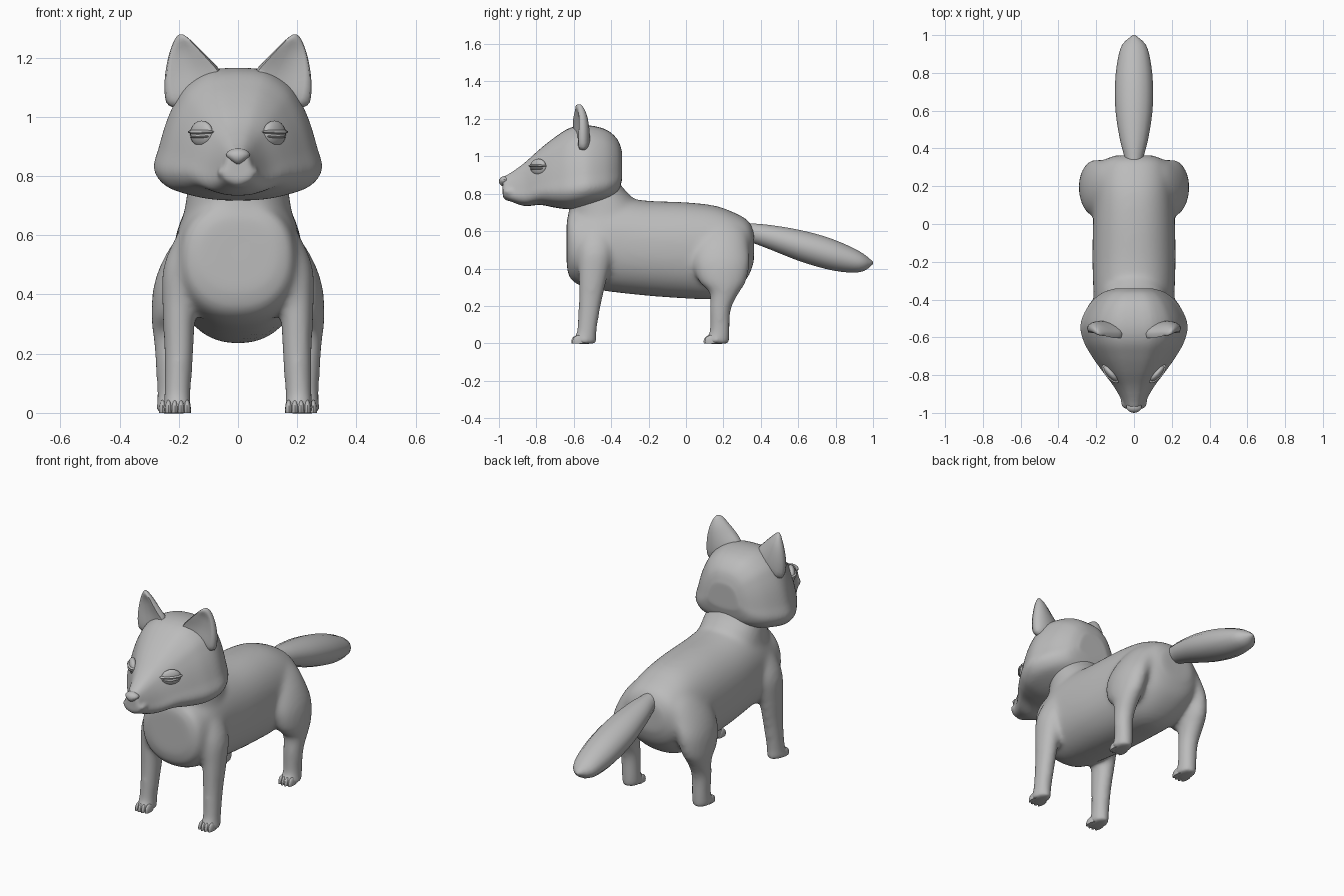
import bpy, bmesh, math
from mathutils import Vector, Matrix

if "Cube" in bpy.data.objects:
    bpy.data.objects.remove(bpy.data.objects["Cube"])

fur = bpy.data.materials.new("grey")
fur.diffuse_color = (0.5, 0.5, 0.5, 1)
fur.use_nodes = True
fur.node_tree.nodes["Principled BSDF"].inputs["Base Color"].default_value = fur.diffuse_color


def finish(name, bm, angle=50):
    bmesh.ops.recalc_face_normals(bm, faces=bm.faces)
    me = bpy.data.meshes.new(name)
    bm.to_mesh(me)
    bm.free()
    ob = bpy.data.objects.new(name, me)
    bpy.context.collection.objects.link(ob)
    me.materials.append(fur)
    bpy.ops.object.select_all(action='DESELECT')
    ob.select_set(True)
    bpy.context.view_layer.objects.active = ob
    bpy.ops.object.shade_smooth_by_angle(angle=math.radians(angle))
    return ob


def fuse(ob, voxel, iterations):
    rem = ob.modifiers.new("fuse", 'REMESH')
    rem.mode, rem.voxel_size, rem.use_smooth_shade = 'VOXEL', voxel, True
    smo = ob.modifiers.new("soften", 'SMOOTH')
    smo.factor, smo.iterations = .5, iterations


def spline(rows, sub):
    """Catmull-Rom through rows of numbers."""
    out = []
    for i in range(len(rows) - 1):
        p = [rows[max(i - 1, 0)], rows[i], rows[i + 1], rows[min(i + 2, len(rows) - 1)]]
        for s in range(sub):
            t = s / sub
            out.append([0.5 * (2 * b + (c - a) * t + (2 * a - 5 * b + 4 * c - d) * t * t
                               + (3 * b - a - 3 * c + d) * t ** 3) for a, b, c, d in zip(*p)])
    return out + [list(rows[-1])]


def loft(bm, rings):
    loops = [[bm.verts.new(p) for p in ring] for ring in rings]
    n = len(loops[0])
    for a, b in zip(loops, loops[1:]):
        for i in range(n):
            bm.faces.new((a[i], a[(i + 1) % n], b[(i + 1) % n], b[i]))
    bm.faces.new(loops[0])
    bm.faces.new(loops[-1])


def ellipse(n=20, power=1.0):
    # power below 1 gives a fuller, squarer oval
    def f(v):
        return math.copysign(abs(v) ** power, v)
    return [(f(math.cos(2 * math.pi * i / n)), f(math.sin(2 * math.pi * i / n))) for i in range(n)]


def tube_y(bm, rows, sub=3, n=48, power=1.0):
    # rows: y, centre z, half height, half width
    loft(bm, [[(w * c, y, z + h * s) for c, s in ellipse(n, power)] for y, z, h, w in spline(rows, sub)])


def tube_z(bm, rows, side=1, sub=4, n=24):
    # rows: z, centre x, centre y, half x, half y
    loft(bm, [[(side * (x + hx * c), y + hy * s, z) for c, s in ellipse(n)]
              for z, x, y, hx, hy in spline(rows, sub)])


def blob(bm, centre, size, turn=0.0, tilt=0.0):
    m = (Matrix.Translation(centre) @ Matrix.Rotation(turn, 4, 'Z')
         @ Matrix.Rotation(tilt, 4, 'X') @ Matrix.Diagonal((*size, 1)))
    return bmesh.ops.create_uvsphere(bm, u_segments=16, v_segments=10, radius=1, matrix=m)['verts']


# Torso, neck and four legs, fused into one skin
bm = bmesh.new()
tube_y(bm, [(-.638, .535, .12, .125), (-.618, .525, .18, .18), (-.55, .515, .213, .203),
            (-.42, .53, .252, .212), (-.2, .508, .254, .22), (0, .497, .257, .217),
            (.15, .487, .25, .21), (.25, .49, .213, .2), (.33, .505, .153, .167), (.364, .52, .08, .1)],
       5, power=.9)
tube_z(bm, [(.42, 0, -.48, .17, .14), (.55, 0, -.475, .205, .16), (.68, 0, -.43, .182, .2),
            (.76, 0, -.445, .17, .175), (.83, 0, -.475, .158, .14), (.9, 0, -.5, .15, .12)], n=40)
for side in (-1, 1):
    tube_z(bm, [(-.003, .205, -.545, .049, .067), (.025, .205, -.543, .049, .066),
                (.055, .205, -.532, .046, .054), (.2, .2, -.515, .05, .061),
                (.36, .198, -.497, .058, .079), (.48, .185, -.485, .07, .095),
                (.57, .15, -.48, .073, .095), (.66, .11, -.47, .06, .08)], side)
    tube_z(bm, [(-.003, .225, .165, .051, .069), (.025, .225, .165, .052, .069),
                (.055, .225, .18, .049, .055), (.18, .228, .183, .052, .058),
                (.27, .228, .205, .06, .08), (.33, .222, .195, .071, .128),
                (.43, .205, .19, .08, .152), (.52, .165, .19, .087, .147),
                (.6, .12, .2, .08, .125), (.66, .08, .2, .06, .08)], side)
fuse(finish("body", bm), .012, 22)

# Toes
bm = bmesh.new()
for side in (-1, 1):
    for x, y in ((.203, -.58), (.223, .127)):
        for k in (-1.5, -.5, .5, 1.5):
            blob(bm, (side * (x + k * .021), y + .006 * abs(k), .01), (.0125, .036, .034))
for v in bm.verts:
    v.co.z = max(v.co.z, 0)
finish("toes", bm)

# Tail
bm = bmesh.new()
tube_y(bm, [(.31, .595, .05, .045), (.36, .588, .054, .052), (.45, .567, .067, .075), (.6, .525, .085, .098),
            (.75, .483, .088, .1), (.87, .45, .073, .086), (.95, .432, .047, .062), (1.0, .43, .006, .007)],
       n=14)
finish("tail", bm)

# Head: wide-cheeked section, tapering to the muzzle
HALF = spline([(0, 1), (.33, .98), (.6, .87), (.74, .74), (.85, .58), (.94, .38), (1, .22), (.88, .1),
               (.64, .04), (.33, .0), (0, -.01)], 3)
SECTION = HALF + [(-u, v) for u, v in HALF[-2:0:-1]]
HEAD = [(-.341, .88, 1.02, .1), (-.366, .80, 1.09, .172), (-.43, .757, 1.144, .24), (-.53, .733, 1.166, .284),
        (-.62, .721, 1.152, .268), (-.70, .729, 1.103, .224), (-.78, .743, 1.04, .168),
        (-.86, .736, .968, .108), (-.93, .757, .917, .068), (-.98, .78, .888, .048)]
bm = bmesh.new()
loft(bm, [[(w * u, y, lo + (hi - lo) * v) for u, v in SECTION] for y, lo, hi, w in spline(HEAD, 5)])
# Lips and chin, blended into the muzzle
for side in (-1, 1):
    blob(bm, (side * .03, -.938, .812), (.042, .044, .022), side * .6)
blob(bm, (0, -.93, .776), (.042, .044, .017))
fuse(finish("head", bm), .009, 7)

# Ears: thick cupped leaves from base to tip, inner edge turned forward
bm = bmesh.new()
# rows: inner x, inner z, outer x, outer z, centre y, thickness, cup
EAR = [(.06, 1.12, .215, 1.03, -.56, .034, .006), (.06, 1.155, .243, 1.05, -.56, .04, .01),
       (.095, 1.195, .248, 1.12, -.56, .036, .012), (.14, 1.24, .236, 1.2, -.562, .028, .008),
       (.17, 1.268, .217, 1.255, -.57, .02, .002), (.186, 1.278, .202, 1.277, -.573, .008, 0)]
for side in (-1, 1):
    rings = []
    for ix, iz, ox, oz, y, th, cup in spline(EAR, 3):
        ring = []
        for c, s in ellipse(16):
            t = (c + 1) / 2
            skew = .016 * c * min(1, th / .034)
            hollow = cup * (1 - 2 * c * c) * (1.8 if s < 0 else .5)
            ring.append((side * (ix + (ox - ix) * t), y + th * s + skew + hollow, iz + (oz - iz) * t))
        rings.append(ring)
    loft(bm, rings)
finish("ears", bm, 80)

# Eyes and eyelids
for name, parts in (("eyeballs", [(0, 0, (.054, .022, .044))]),
                    ("eyelids", [(.003, .006, (.062, .026, .009)), (.003, -.009, (.048, .026, .008))])):
    bm = bmesh.new()
    for side in (-1, 1):
        for out, up, size in parts:
            blob(bm, (side * (.123 + out * .6), -.79 - out, .943 + up), size, side * .85)
    finish(name, bm)

# Nose: a rounded wedge narrowing downward
bm = bmesh.new()
for v in blob(bm, (0, -.97, .866), (.043, .03, .028)):
    v.co.x *= 1 - .65 * max(0, (.872 - v.co.z) / .035)
finish("nose", bm)
